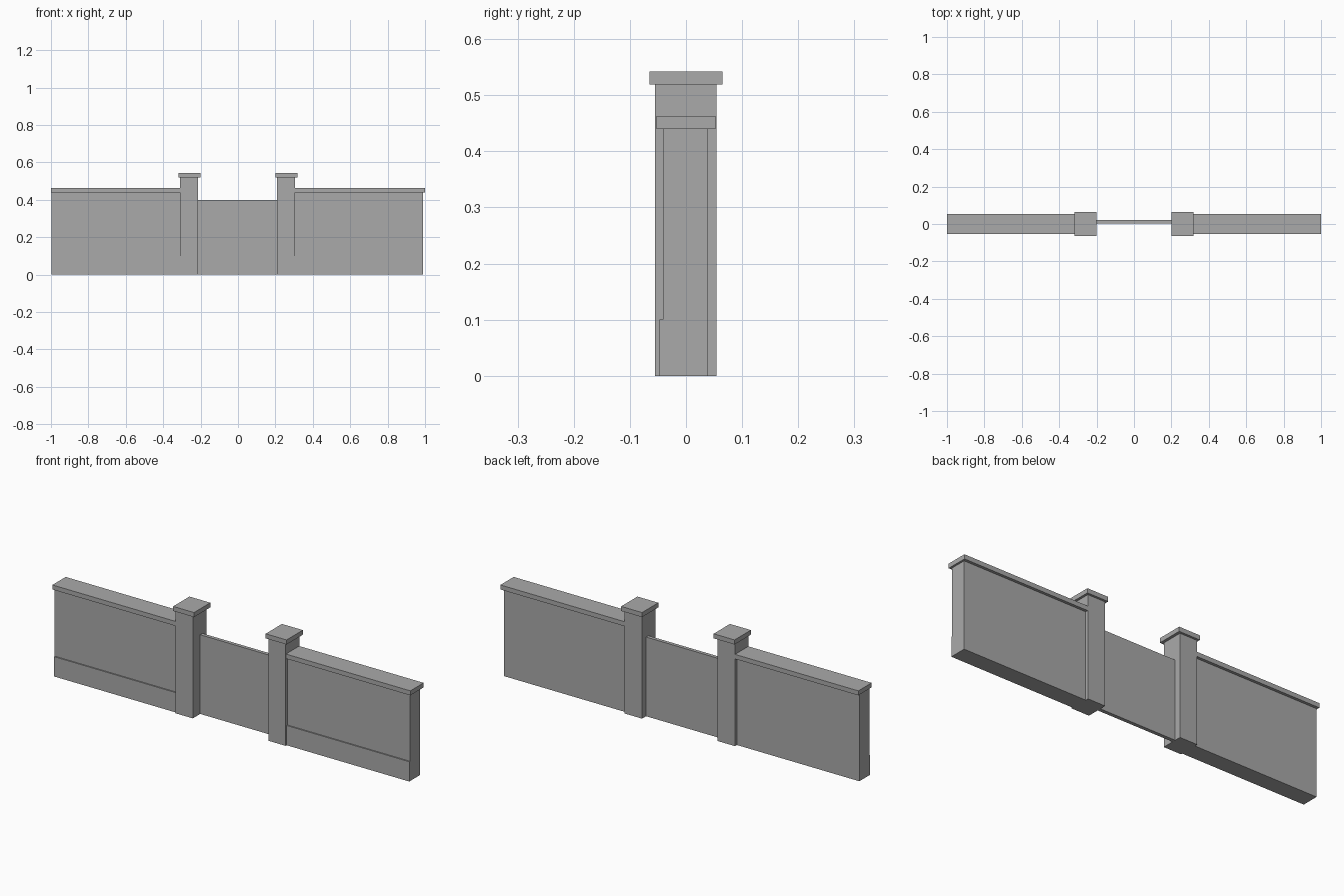
import bpy
import bmesh

cube = bpy.data.objects.get("Cube")
if cube:
    bpy.data.objects.remove(cube, do_unlink=True)

stone = bpy.data.materials.new("grey stone")
stone.use_nodes = True
grey = (0.4, 0.4, 0.4, 1)
stone.diffuse_color = grey
stone.node_tree.nodes["Principled BSDF"].inputs["Base Color"].default_value = grey


def extrude_profile(name, x0, x1, profile):
    """Extrude a closed (y, z) outline along x."""
    bm = bmesh.new()
    face = bm.faces.new([bm.verts.new((x0, y, z)) for y, z in profile])
    ext = bmesh.ops.extrude_face_region(bm, geom=[face])
    verts = [g for g in ext["geom"] if isinstance(g, bmesh.types.BMVert)]
    bmesh.ops.translate(bm, verts=verts, vec=(x1 - x0, 0, 0))
    bmesh.ops.recalc_face_normals(bm, faces=bm.faces)
    mesh = bpy.data.meshes.new(name)
    bm.to_mesh(mesh)
    bm.free()
    mesh.materials.append(stone)
    obj = bpy.data.objects.new(name, mesh)
    bpy.context.collection.objects.link(obj)


def box(name, x0, x1, y0, y1, z0, z1):
    extrude_profile(name, x0, x1, [(y0, z0), (y1, z0), (y1, z1), (y0, z1)])


# Wall section with a projecting plinth along the front
wall_profile = [(-0.047, 0), (0.039, 0), (0.039, 0.44),
                (-0.041, 0.44), (-0.041, 0.1), (-0.047, 0.1)]

for side, sign, shift in (("left", 1, -0.003), ("right", -1, -0.003)):
    def span(a, b):
        return sorted((sign * a + shift, sign * b + shift))

    extrude_profile(side + "_wall", *span(0.29, 0.993), wall_profile)
    coping = sorted((sign * 0.29, sign))
    box(side + "_coping", *coping, -0.053, 0.053, 0.44, 0.463)
    box(side + "_pillar", *span(0.211, 0.308), -0.055, 0.054, 0, 0.519)
    cap = sorted((sign * 0.2, sign * 0.317))
    box(side + "_pillar_cap", *cap, -0.065, 0.065, 0.519, 0.542)

# Thin gate panel between the pillars
box("gate_panel", -0.22, 0.215, 0.004, 0.022, 0, 0.4)
